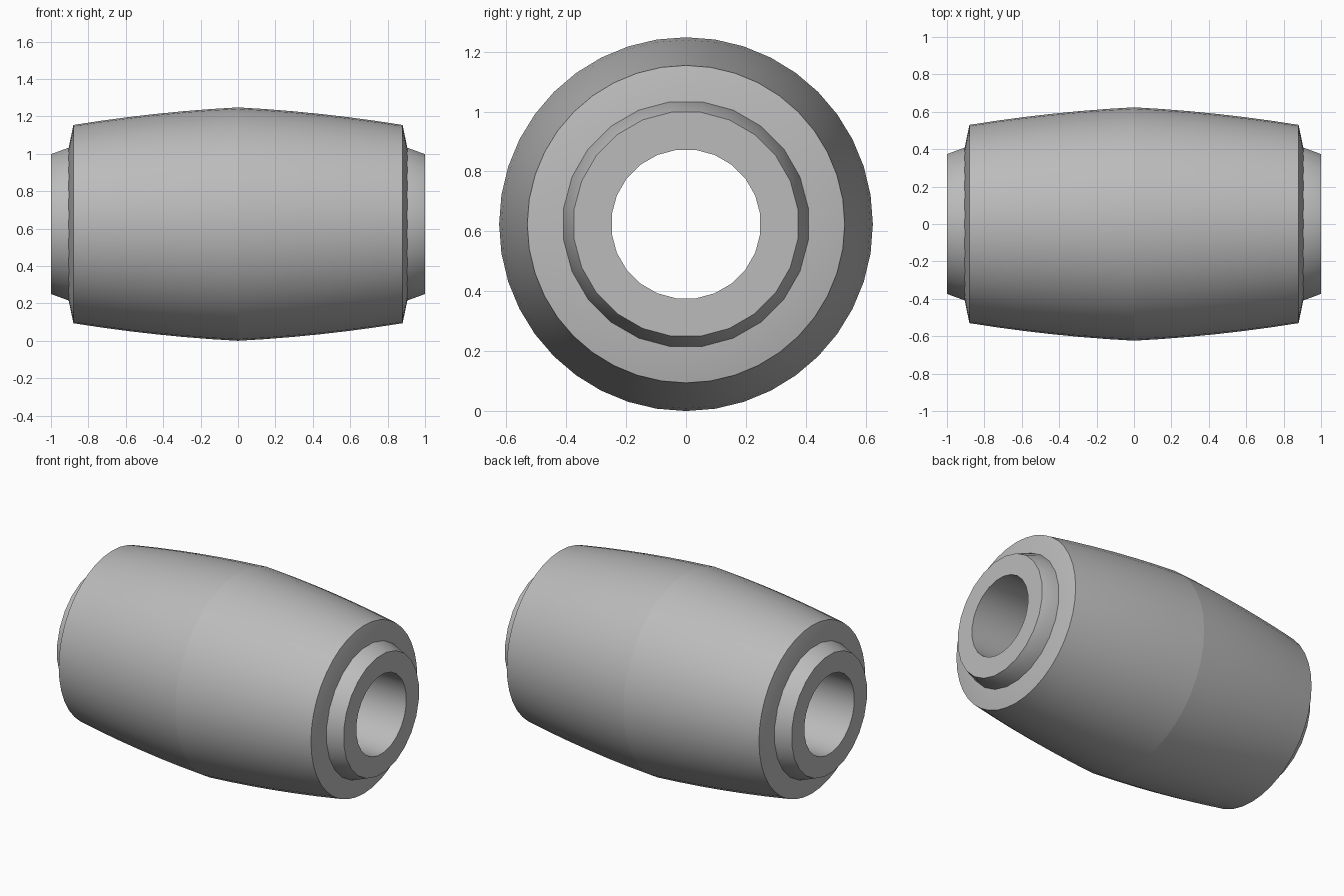
import bpy, bmesh, math

cube = bpy.data.objects.get("Cube")
if cube:
    bpy.data.objects.remove(cube, do_unlink=True)

AXIS_Z = 0.624

steel = bpy.data.materials.new("plain_grey")
steel.use_nodes = True
GREY = (0.5, 0.5, 0.5, 1)
steel.diffuse_color = GREY
steel.node_tree.nodes["Principled BSDF"].inputs["Base Color"].default_value = GREY


def lathe(name, profile, sides, closed=False, turn=0.0):
    """Revolve (x, radius) points around the x axis."""
    bm = bmesh.new()
    rings = []
    for x, r in profile:
        angles = [2 * math.pi * (i + turn) / sides for i in range(sides)]
        rings.append([bm.verts.new((x, r * math.sin(a), r * math.cos(a))) for a in angles])
    pairs = list(zip(rings, rings[1:]))
    if closed:
        pairs.append((rings[-1], rings[0]))
    for a, b in pairs:
        for i in range(sides):
            j = (i + 1) % sides
            bm.faces.new((a[i], b[i], b[j], a[j]))
    bmesh.ops.recalc_face_normals(bm, faces=bm.faces)
    # Crease around the widest ring
    for e in bm.edges:
        if all(abs(v.co.x) < 1e-5 for v in e.verts):
            e.smooth = False
    mesh = bpy.data.meshes.new(name)
    bm.to_mesh(mesh)
    bm.free()
    mesh.materials.append(steel)
    obj = bpy.data.objects.new(name, mesh)
    obj.location.z = AXIS_Z
    bpy.context.collection.objects.link(obj)
    bpy.ops.object.select_all(action='DESELECT')
    obj.select_set(True)
    bpy.context.view_layer.objects.active = obj
    bpy.ops.object.shade_smooth_by_angle(angle=math.radians(30), keep_sharp_edges=True)
    return obj


# Barrel sleeve: bowed half, coned shoulder, then mirrored
STEPS = 6
half = []
for i in range(STEPS + 1):
    t = i / STEPS
    half.append((0.88 * t, 0.624 - 0.094 * t + 0.048 * t * (1 - t)))
half.append((0.905, 0.41))
half.append((0.905, 0.33))
outer = [(-x, r) for x, r in reversed(half[1:])] + half
lathe("barrel_sleeve", outer, 40, closed=True)

# Inner tube with tapered collars and a through hole
tube = [(-1, 0.25), (-1, 0.377), (-0.905, 0.412),
        (0.905, 0.412), (1, 0.377), (1, 0.25)]
lathe("inner_tube", tube, 24, closed=True, turn=0.5)
